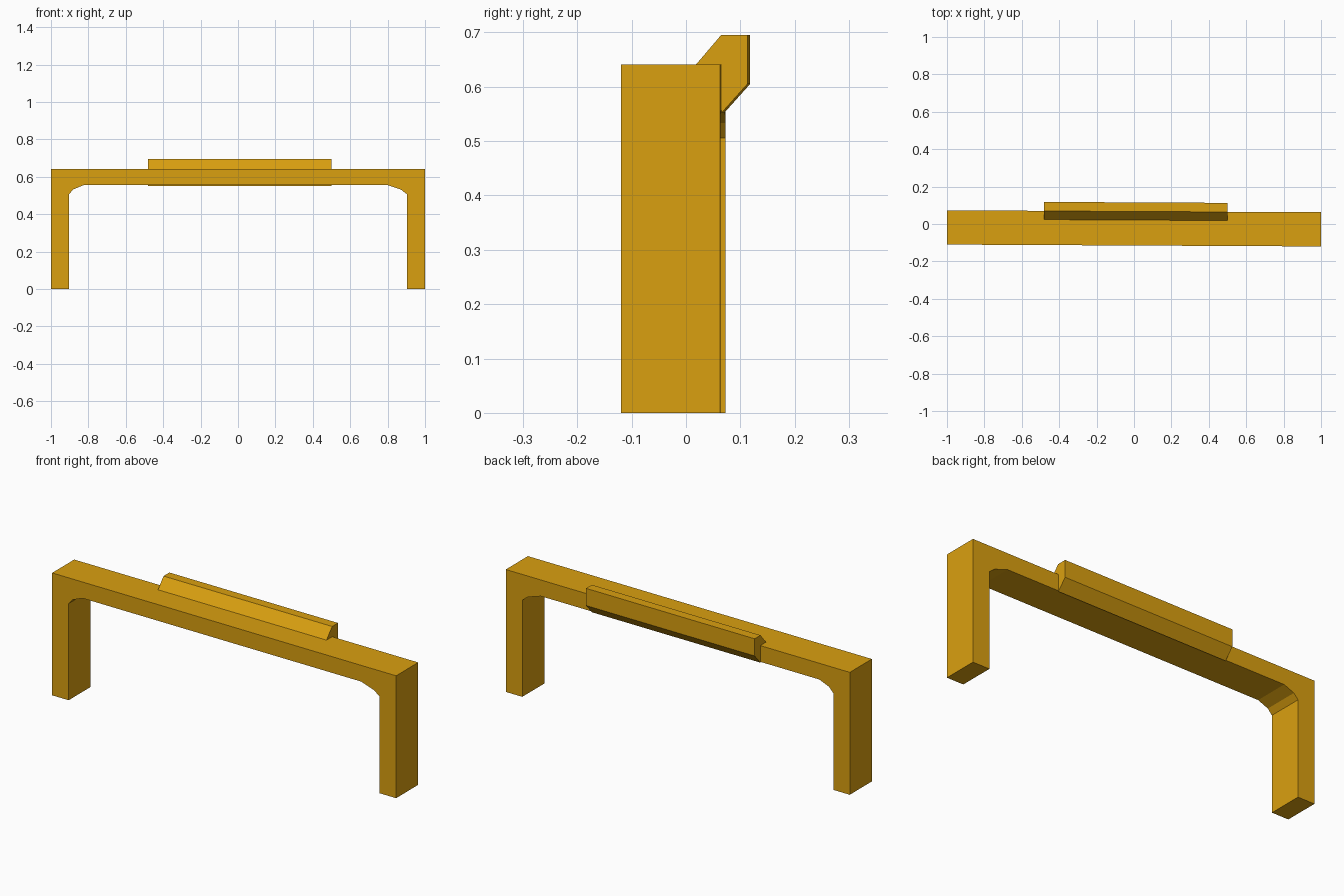
import bpy, bmesh
from mathutils import Vector

if "Cube" in bpy.data.objects:
    bpy.data.objects.remove(bpy.data.objects["Cube"])

SKEW = -0.005  # the whole model is turned very slightly about z

mat = bpy.data.materials.new("ochre")
mat.diffuse_color = (0.70, 0.35, 0.005, 1)
mat.use_nodes = True
mat.node_tree.nodes["Principled BSDF"].inputs["Base Color"].default_value = mat.diffuse_color


def prism(name, profile, offset):
    """Extrude a closed profile of 3D points along offset, then apply the skew."""
    bm = bmesh.new()
    face = bm.faces.new([bm.verts.new(p) for p in profile])
    out = bmesh.ops.extrude_face_region(bm, geom=[face])
    moved = [g for g in out["geom"] if isinstance(g, bmesh.types.BMVert)]
    bmesh.ops.translate(bm, verts=moved, vec=Vector(offset))
    for v in bm.verts:
        v.co.y += SKEW * v.co.x
    bmesh.ops.recalc_face_normals(bm, faces=bm.faces)
    mesh = bpy.data.meshes.new(name)
    bm.to_mesh(mesh)
    bm.free()
    mesh.materials.append(mat)
    obj = bpy.data.objects.new(name, mesh)
    bpy.context.collection.objects.link(obj)
    return obj


# Arch frame: two legs and a crossbeam with eased inner corners
arch = [(-1, 0), (-0.904, 0), (-0.904, 0.506), (-0.88, 0.533), (-0.823, 0.556),
        (0.797, 0.556), (0.872, 0.531), (0.904, 0.506), (0.904, 0), (1, 0),
        (1, 0.641), (-1, 0.641)]
prism("arch_frame", [(x, -0.115, z) for x, z in arch], (0, 0.183, 0))

# Angled rail wrapped over the rear top edge of the beam
rail = [(0.021, 0.641), (0.067, 0.695), (0.1155, 0.695),
        (0.1155, 0.605), (0.068, 0.552), (0.068, 0.641)]
prism("rear_rail", [(-0.48, y, z) for y, z in rail], (0.98, 0, 0))
